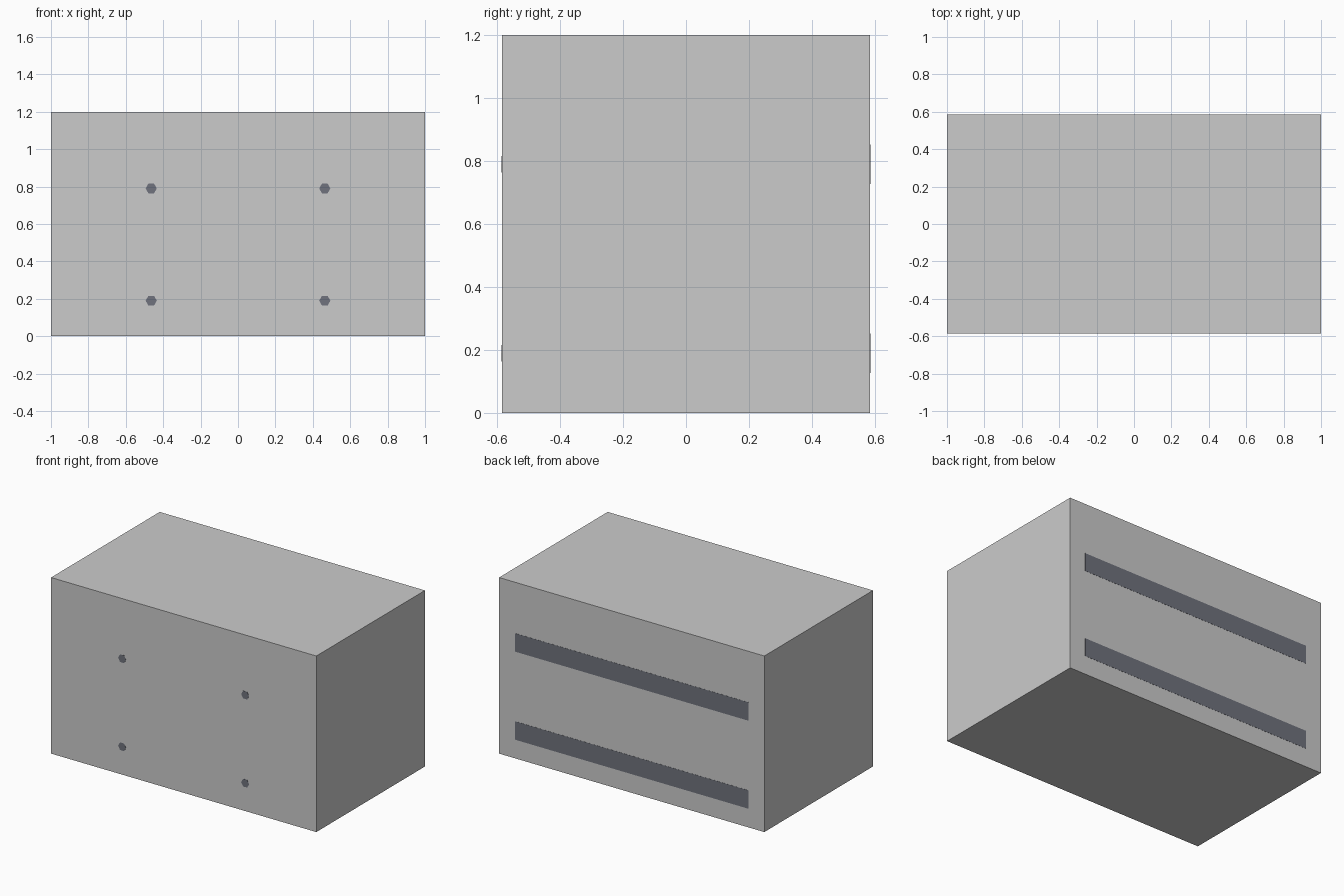
import bpy, math

if "Cube" in bpy.data.objects:
    bpy.data.objects.remove(bpy.data.objects["Cube"])

W, D, H = 2.0, 1.17, 1.2
LEVELS = (0.19, 0.79)
PROUD = 0.001

metal = bpy.data.materials.new("dark_metal")
metal.diffuse_color = (0.16, 0.17, 0.205, 1)
metal.use_nodes = True
metal.node_tree.nodes["Principled BSDF"].inputs["Base Color"].default_value = metal.diffuse_color


def box(name, size, loc, mat=None):
    bpy.ops.mesh.primitive_cube_add(size=1, location=loc)
    ob = bpy.context.object
    ob.name = name
    ob.scale = size
    bpy.ops.object.transform_apply(location=False, rotation=False, scale=True)
    if mat:
        ob.data.materials.append(mat)
    return ob


def hex_rod(name, radius, x, z, y0, y1):
    # Six-sided rod along y with its corners pointing sideways
    bpy.ops.mesh.primitive_cylinder_add(
        vertices=6, radius=radius, depth=y1 - y0,
        location=(x, (y0 + y1) / 2, z), rotation=(math.pi / 2, math.pi / 6, 0))
    ob = bpy.context.object
    # Roll about the rod axis so corners lie along x
    ob.rotation_euler = (math.pi / 2, 0, 0)
    for v in ob.data.vertices:
        v.co.x, v.co.y = v.co.y, -v.co.x
    ob.name = name
    ob.data.materials.append(metal)
    return ob


# Main solid block
box("block", (W, D, H), (0, 0, H / 2))

RAIL_D = 0.125
for level, z in zip(("lower", "upper"), LEVELS):
    # Long rail let in flush with the back
    box(f"{level}_back_rail", (1.76, RAIL_D, 0.125),
        (0, D / 2 - RAIL_D / 2 + PROUD, z), metal)
    # Pair of rods running from the rail to the front face
    for side, x in (("left", -0.464), ("right", 0.464)):
        hex_rod(f"{level}_{side}_rod", 0.03, x, z,
                -D / 2 - PROUD, D / 2 - RAIL_D)
